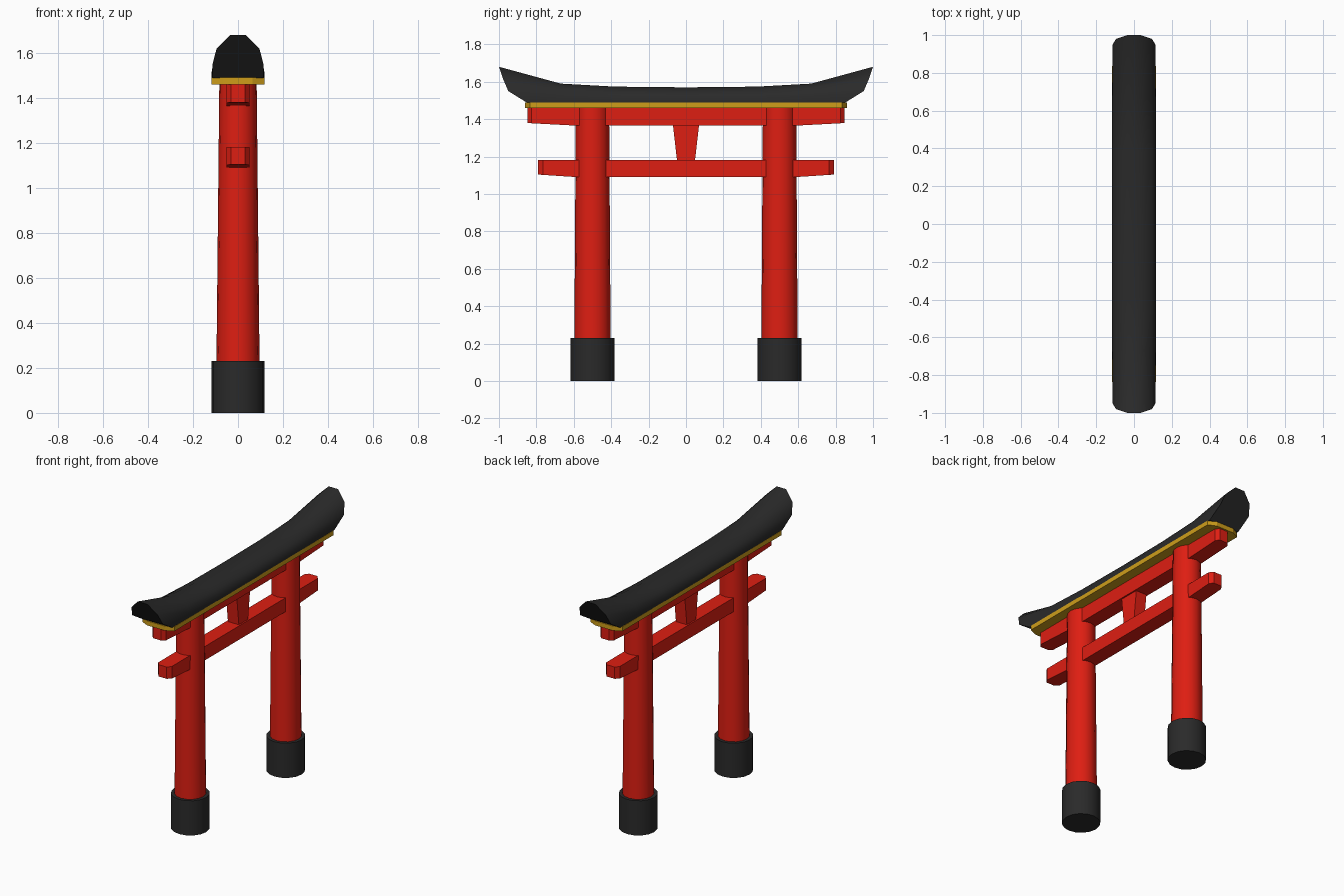
import bpy, bmesh, math

if "Cube" in bpy.data.objects:
    bpy.data.objects.remove(bpy.data.objects["Cube"])


def material(name, color):
    m = bpy.data.materials.new(name)
    m.diffuse_color = (*color, 1)
    m.use_nodes = True
    m.node_tree.nodes["Principled BSDF"].inputs["Base Color"].default_value = m.diffuse_color
    return m


RED = material("red_paint", (0.73, 0.013, 0.006))
BLACK = material("black_paint", (0.023, 0.023, 0.023))
GOLD = material("gold_trim", (0.62, 0.34, 0.01))


def loft(name, rings, mat, angle=30):
    """Skin a list of equal-length point rings and cap both ends."""
    bm = bmesh.new()
    vr = [[bm.verts.new(p) for p in r] for r in rings]
    n = len(vr[0])
    for a, b in zip(vr, vr[1:]):
        for i in range(n):
            j = (i + 1) % n
            bm.faces.new((a[i], a[j], b[j], b[i]))
    bm.faces.new(vr[0][::-1])
    bm.faces.new(vr[-1])
    bmesh.ops.recalc_face_normals(bm, faces=bm.faces)
    me = bpy.data.meshes.new(name)
    bm.to_mesh(me)
    bm.free()
    me.materials.append(mat)
    ob = bpy.data.objects.new(name, me)
    bpy.context.collection.objects.link(ob)
    bpy.ops.object.select_all(action='DESELECT')
    ob.select_set(True)
    bpy.context.view_layer.objects.active = ob
    bpy.ops.object.shade_smooth_by_angle(angle=math.radians(angle))
    return ob


def circle(cy, rx, ry, z, n=16):
    return [(rx * math.cos(2 * math.pi * i / n),
             cy + ry * math.sin(2 * math.pi * i / n), z) for i in range(n)]


def beam(name, stations, mat):
    """Box beam along y, mirrored; stations are (y, half width, bottom, top)."""
    full = [(-y, w, b, t) for y, w, b, t in stations[::-1]] + stations
    loft(name, [[(-w, y, b), (w, y, b), (w, y, t), (-w, y, t)]
                for y, w, b, t in full], mat, 20)


# Posts and their black feet
for side, cy in (("left", -0.5), ("right", 0.5)):
    loft(side + "_foot", [circle(cy, .117, .117, 0),
                          circle(cy, .117, .117, .23)], BLACK)
    loft(side + "_post", [circle(cy, .096, .097, .2),
                          circle(cy, .083, .089, 1.465)], RED)

# Cross beams with slightly rising, chamfered ends
beam("upper_beam", [(.58, .05, 1.365, 1.465), (.825, .05, 1.378, 1.465),
                    (.848, .03, 1.38, 1.465)], RED)
beam("lower_beam", [(.58, .05, 1.09, 1.182), (.765, .05, 1.102, 1.182),
                    (.79, .03, 1.104, 1.182)], RED)

# Tapered centre strut
loft("centre_strut", [[(-.04, -w, z), (.04, -w, z), (.04, w, z), (-.04, w, z)]
                      for w, z in ((.047, 1.17), (.071, 1.38))], RED)

# Gold board under the roof
beam("gold_board", [(.835, .117, 1.46, 1.49), (.86, .065, 1.46, 1.49)], GOLD)

# Curved roof: half sections of (x, y, z), mirrored in x and y
half = [
    [(.035, 0, 1.57), (.095, 0, 1.548), (.117, 0, 1.515), (.117, 0, 1.488)],
    [(.035, .38, 1.574), (.095, .38, 1.551), (.117, .38, 1.517), (.117, .38, 1.488)],
    [(.035, .67, 1.59), (.095, .67, 1.564), (.115, .67, 1.523), (.116, .67, 1.488)],
    [(.035, 1.0, 1.68), (.095, .98, 1.62), (.113, .95, 1.55), (.113, .85, 1.488)],
]
rings = [s + [(-x, y, z) for x, y, z in s[::-1]] for s in half]
mirrored = [[(x, -y, z) for x, y, z in r] for r in rings[:0:-1]]
loft("roof", mirrored + rings, BLACK, 40)
